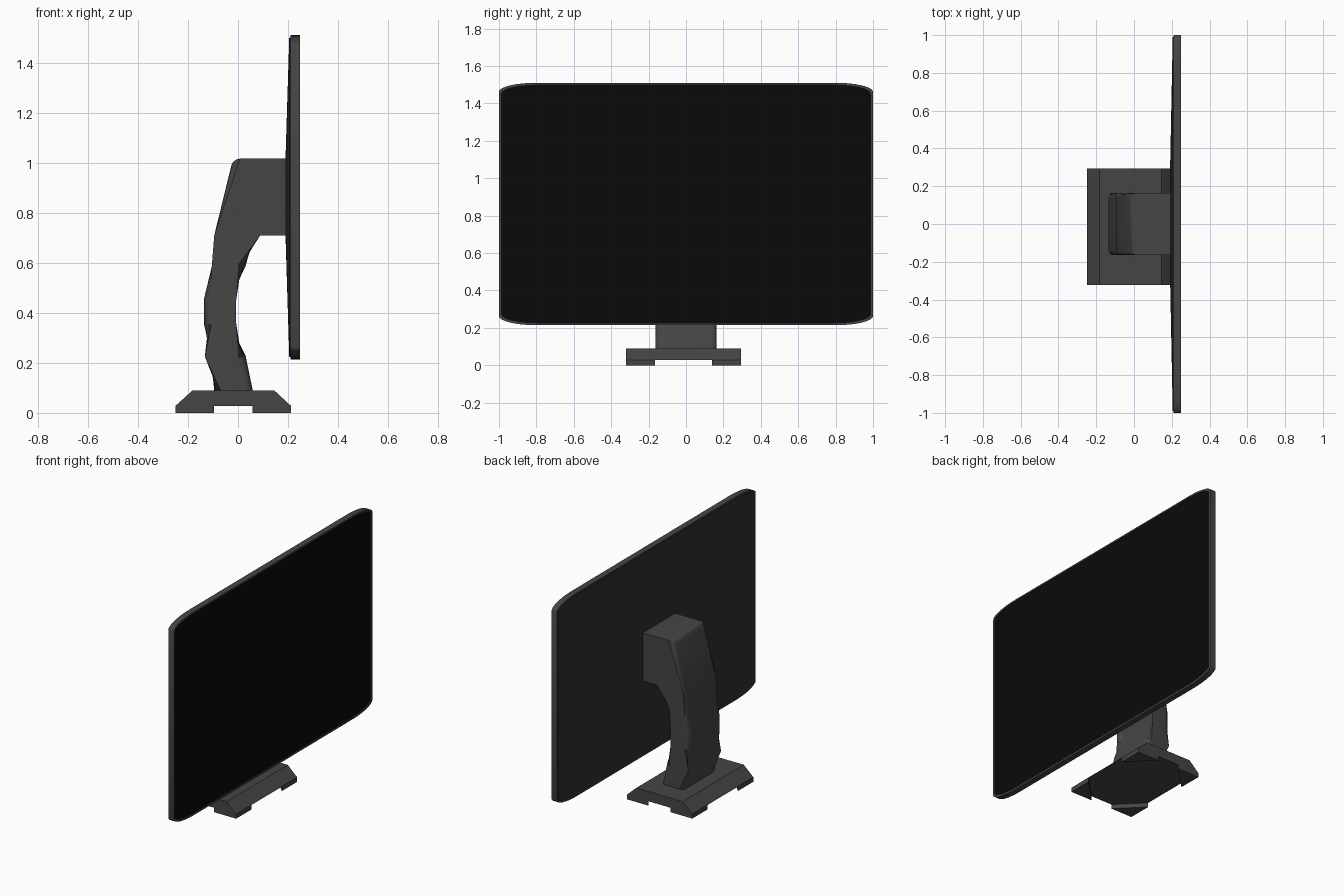
import bpy, bmesh
from math import cos, sin, pi, radians

if "Cube" in bpy.data.objects:
    bpy.data.objects.remove(bpy.data.objects["Cube"])


def material(name, v):
    m = bpy.data.materials.new(name)
    m.diffuse_color = (v, v, v, 1)
    m.use_nodes = True
    m.node_tree.nodes["Principled BSDF"].inputs["Base Color"].default_value = m.diffuse_color
    return m


CASE = material("dark_grey", 0.06)
BACK = material("charcoal", 0.03)
GLASS = material("black_glass", 0.003)


def finish(name, bm, mat, smooth=None):
    bmesh.ops.recalc_face_normals(bm, faces=bm.faces)
    me = bpy.data.meshes.new(name)
    bm.to_mesh(me)
    bm.free()
    ob = bpy.data.objects.new(name, me)
    bpy.context.collection.objects.link(ob)
    me.materials.append(mat)
    if smooth:
        bpy.ops.object.select_all(action='DESELECT')
        ob.select_set(True)
        bpy.context.view_layer.objects.active = ob
        bpy.ops.object.shade_smooth_by_angle(angle=radians(smooth))
    return ob


def loft(name, rings, mat, cap_start=True, cap_end=True, smooth=None):
    bm = bmesh.new()
    vs = [[bm.verts.new(p) for p in r] for r in rings]
    n = len(vs[0])
    for a, b in zip(vs, vs[1:]):
        for i in range(n):
            j = (i + 1) % n
            bm.faces.new((a[i], a[j], b[j], b[i]))
    if cap_start:
        bm.faces.new(vs[0])
    if cap_end:
        bm.faces.new(vs[-1])
    return finish(name, bm, mat, smooth)


ZC = 0.8625  # screen centre height


def outline(x, hy, hz, steps=8):
    # rectangle with wide, shallow elliptical corners
    a, b = 0.2 * hy, 0.075 * hz
    pts = []
    for q, (sy, sz) in enumerate([(1, 1), (-1, 1), (-1, -1), (1, -1)]):
        for k in range(steps + 1):
            t = (q + k / steps) * pi / 2
            pts.append((x, sy * (hy - a) + a * cos(t), ZC + sz * (hz - b) + b * sin(t)))
    return pts


# Screen: frame with a slim bezel, tapered back, glass
HY, HZ = 1.0, 0.648
loft("screen_frame", [outline(0.209, HY, HZ), outline(0.248, HY, HZ),
                      outline(0.248, HY - 0.012, HZ - 0.01),
                      outline(0.243, HY - 0.012, HZ - 0.01)],
     CASE, cap_end=False, smooth=30)
loft("screen_glass", [outline(0.2431, HY - 0.011, HZ - 0.009)], GLASS, cap_end=False)
loft("back_panel", [outline(0.2095, HY - 0.008, HZ - 0.008), outline(0.205, HY - 0.01, HZ - 0.01),
                    outline(0.19, 0.24, 0.156)], BACK, cap_start=False, smooth=20)

# Neck: curved side profile, extruded across y, with rounded edges
rear = [(-0.095, 0.085), (-0.105, 0.23), (-0.135, 0.35), (-0.135, 0.46),
        (-0.105, 0.585), (-0.095, 0.71), (-0.02, 1.017)]
head = [(0.192, 1.017), (0.192, 0.71)]
front = [(0.06, 0.71), (0.03, 0.585), (-0.035, 0.46), (-0.035, 0.35),
         (0.03, 0.23), (0.06, 0.085)]
profile = rear + head + front
bm = bmesh.new()
sides = [[bm.verts.new((x, y, z)) for x, z in profile] for y in (-0.164, 0.164)]
n = len(profile)
for i in range(n):
    j = (i + 1) % n
    bm.faces.new((sides[0][i], sides[0][j], sides[1][j], sides[1][i]))
for s in sides:
    bm.faces.new(s)
nr, nh = len(rear), len(rear) + len(head)
round_edges = [bm.edges.get((s[i], s[i + 1])) for s in sides
               for i in list(range(nr - 1)) + list(range(nh, n - 1))]
round_edges.append(bm.edges.get((sides[0][nr - 1], sides[1][nr - 1])))
bmesh.ops.bevel(bm, geom=round_edges, offset=0.028, offset_type='OFFSET',
                segments=4, profile=0.5, affect='EDGES', clamp_overlap=True)
finish("neck", bm, CASE, smooth=35)

# Base: slab with sloped front and rear
X0, X1, Y0, Y1 = -0.25, 0.212, -0.322, 0.294
slab = [(X0, 0.028), (X1, 0.028), (0.145, 0.09), (-0.182, 0.09)]
loft("base", [[(x, y, z) for x, z in slab] for y in (Y0, Y1)], CASE)

# Triangular corner feet
F = 0.155
for x, dx, ex in ((X0, F, "rear"), (X1, -F, "front")):
    for y, dy, ey in ((Y0, F, "right"), (Y1, -F, "left")):
        loft("foot_%s_%s" % (ex, ey),
             [[(x, y, z), (x + dx, y, z), (x, y + dy, z)] for z in (0, 0.029)], CASE)
